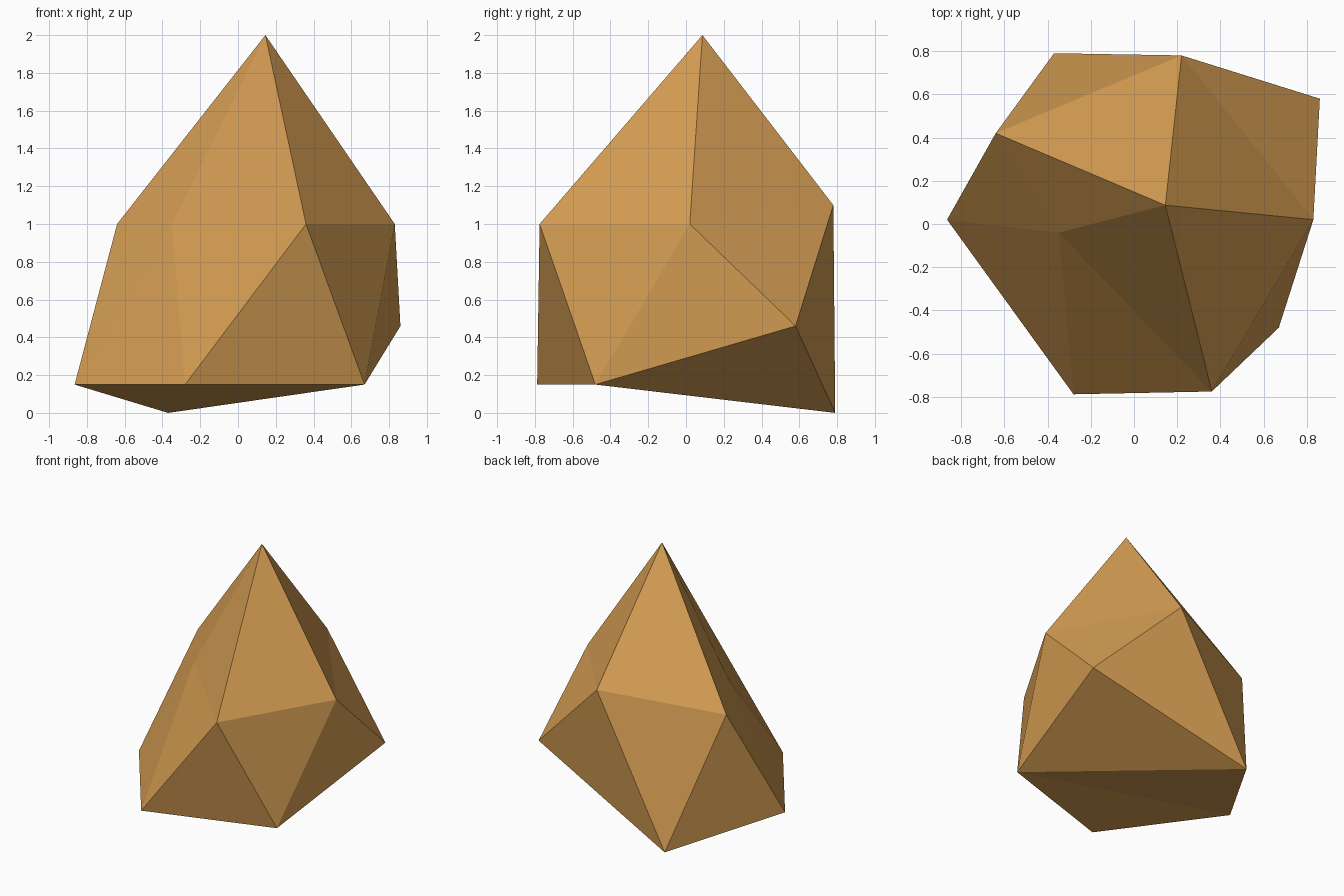
import bpy, bmesh

if "Cube" in bpy.data.objects:
    bpy.data.objects.remove(bpy.data.objects["Cube"])

# Faceted crystal: apex, jittered upper ring of five, jittered lower ring of five
apex_co = (0.145, 0.087, 2.0)
upper_co = [(0.83, 0.02, 1.0), (0.22, 0.78, 1.10), (-0.64, 0.42, 1.0),
            (-0.35, -0.04, 1.0), (0.36, -0.775, 1.0)]
lower_co = [(0.86, 0.58, 0.46), (-0.37, 0.79, 0.0), (-0.865, 0.02, 0.15),
            (-0.28, -0.788, 0.15), (0.67, -0.48, 0.15)]

bm = bmesh.new()
apex = bm.verts.new(apex_co)
upper = [bm.verts.new(c) for c in upper_co]
lower = [bm.verts.new(c) for c in lower_co]

# Crown and zigzag belt
for i in range(5):
    j = (i + 1) % 5
    bm.faces.new((apex, upper[i], upper[j]))
    bm.faces.new((upper[i], lower[i], upper[j]))
    bm.faces.new((lower[i], lower[j], upper[j]))

# Base facets, fanned from the front right corner
for i in range(3):
    bm.faces.new((lower[4], lower[i + 1], lower[i]))

bmesh.ops.recalc_face_normals(bm, faces=bm.faces[:])
mesh = bpy.data.meshes.new("crystal")
bm.to_mesh(mesh)
bm.free()

# Single amber colour
mat = bpy.data.materials.new("amber")
mat.diffuse_color = (0.68, 0.345, 0.088, 1)
mat.use_nodes = True
mat.node_tree.nodes["Principled BSDF"].inputs["Base Color"].default_value = mat.diffuse_color
mesh.materials.append(mat)
bpy.context.collection.objects.link(bpy.data.objects.new("crystal", mesh))
